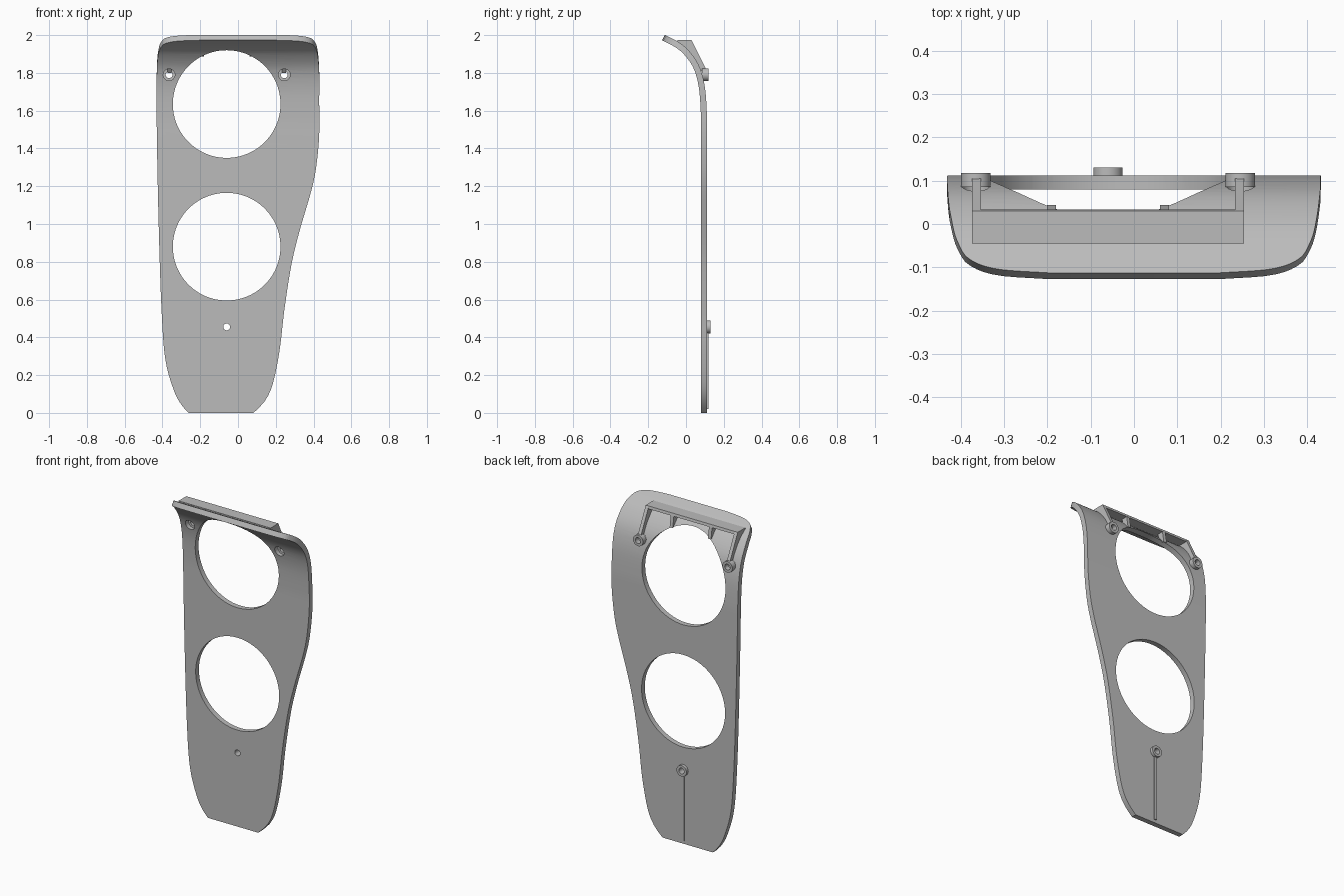
import bpy, bmesh, math
from mathutils import Vector

if "Cube" in bpy.data.objects:
    bpy.data.objects.remove(bpy.data.objects["Cube"])

grey = bpy.data.materials.new("mid grey")
grey.diffuse_color = (0.5, 0.5, 0.5, 1)
grey.use_nodes = True
grey.node_tree.nodes["Principled BSDF"].inputs["Base Color"].default_value = grey.diffuse_color


def finish(name, bm):
    bmesh.ops.recalc_face_normals(bm, faces=bm.faces)
    me = bpy.data.meshes.new(name)
    bm.to_mesh(me)
    bm.free()
    ob = bpy.data.objects.new(name, me)
    bpy.context.collection.objects.link(ob)
    me.materials.append(grey)
    return ob


def activate(ob):
    bpy.ops.object.select_all(action='DESELECT')
    ob.select_set(True)
    bpy.context.view_layer.objects.active = ob


def smooth(ob):
    activate(ob)
    bpy.ops.object.shade_smooth_by_angle(angle=math.radians(30))


def catmull(pts, n=10):
    """Smooth polyline through (z, value) points."""
    p = [Vector(a) for a in pts]
    p = [2 * p[0] - p[1]] + p + [2 * p[-1] - p[-2]]
    out = []
    for a, b, c, d in zip(p, p[1:], p[2:], p[3:]):
        for i in range(n):
            t = i / n
            out.append(0.5 * (2 * b + (c - a) * t + (2 * a - 5 * b + 4 * c - d) * t * t
                              + (3 * b - a - 3 * c + d) * t ** 3))
    return out + [p[-2]]


def lookup(line, z):
    for a, b in zip(line, line[1:]):
        if z <= b.x:
            return a.y + (b.y - a.y) * (z - a.x) / max(b.x - a.x, 1e-9)
    return line[-1].y


def cylinder_y(name, x, z, r, y0, y1, n=32):
    bm = bmesh.new()
    rings = [[bm.verts.new((x + r * math.cos(2 * math.pi * i / n), y,
                            z + r * math.sin(2 * math.pi * i / n)))
              for i in range(n)] for y in (y0, y1)]
    for i in range(n):
        j = (i + 1) % n
        bm.faces.new((rings[0][i], rings[0][j], rings[1][j], rings[1][i]))
    bm.faces.new(rings[0])
    bm.faces.new(rings[1])
    return finish(name, bm)


def cut(ob, x, z, r, n=32):
    tool = cylinder_y("cutter", x, z, r, -0.3, 0.3, n)
    tool.hide_render = True
    mod = ob.modifiers.new("cut", 'BOOLEAN')
    mod.operation, mod.solver, mod.object = 'DIFFERENCE', 'EXACT', tool
    activate(ob)
    bpy.ops.object.modifier_apply(modifier=mod.name)
    bpy.data.objects.remove(tool)


def prism_x(name, profile, x0, x1):
    """Extrude a (y, z) profile along x."""
    bm = bmesh.new()
    face = bm.faces.new([bm.verts.new((x0, y, z)) for y, z in profile])
    new = bmesh.ops.extrude_face_region(bm, geom=[face])
    bmesh.ops.translate(bm, vec=(x1 - x0, 0, 0),
                        verts=[v for v in new["geom"] if isinstance(v, bmesh.types.BMVert)])
    return finish(name, bm)


# Panel: rows of four corners swept up the bent side profile
TIP, THICK = 1.973, 0.032
bend = catmull([(0, .08), (1.3, .08), (1.45, .08), (1.57, .079), (1.715, .069), (1.82, .042),
                (1.895, -.008), (1.938, -.06), (TIP, -.127)])
corner = [(1.8, .43), (1.905, .42), (1.945, .40), (1.96, .37), (1.969, .31), (TIP, .2)]
left = catmull([(0, -.262), (.04, -.297), (.11, -.336), (.28, -.384), (.55, -.405),
                (1.0, -.42), (1.5, -.43)] + [(z, -x) for z, x in corner])
right = catmull([(0, .082), (.06, .14), (.15, .183), (.33, .22), (.55, .246), (.785, .283),
                 (.96, .325), (1.18, .389), (1.31, .415), (1.475, .43), (1.65, .43)] + corner)

heights = [1.5 * i / 50 for i in range(50)] + [1.5 + .3 * i / 12 for i in range(12)]
heights += [TIP - .173 * (1 - i / 24) ** 2.5 for i in range(25)]
bm = bmesh.new()
rows = []
for z in heights:
    lo, hi = max(z - .004, 0), min(z + .004, TIP)
    slope = (lookup(bend, hi) - lookup(bend, lo)) / (hi - lo)
    nrm = Vector((0, 1, -slope)).normalized() * THICK
    y, xl, xr = lookup(bend, z), lookup(left, z), lookup(right, z)
    f0, f1 = Vector((xl, y, z)), Vector((xr, y, z))
    rows.append([bm.verts.new(c) for c in (f0, f1, f1 + nrm, f0 + nrm)])
for a, b in zip(rows, rows[1:]):
    for i in range(4):
        j = (i + 1) % 4
        bm.faces.new((a[i], a[j], b[j], b[i]))
bm.faces.new(rows[0])
bm.faces.new(rows[-1])
panel = finish("panel", bm)

# Two large round openings and the screw openings
CX = -.06
for z in (.88, 1.635):
    cut(panel, CX, z, .285, 96)
bosses = [("lower_boss", CX, .455, .10, .13, .018),
          ("upper_boss_left", CX - .305, 1.79, .085, .118, .031),
          ("upper_boss_right", CX + .305, 1.79, .085, .118, .031)]
for name, x, z, y0, y1, r in bosses:
    cut(panel, x, z, r)
smooth(panel)

# Screw bosses on the back
for name, x, z, y0, y1, r in bosses:
    boss = cylinder_y(name, x, z, .034, y0, y1)
    cut(boss, x, z, .018)
    smooth(boss)

# Shelf bracket behind the bent top
prism_x("bracket_shelf", [(-.045, 1.957), (.034, 1.957), (.03, 1.973), (-.045, 1.973)],
        CX - .314, CX + .314)
for side, s in (("left", -1), ("right", 1)):
    prism_x("bracket_arm_" + side,
            [(-.045, 1.972), (.03, 1.972), (.106, 1.82), (.088, 1.80), (.05, 1.85), (0, 1.91)],
            CX + s * .314, CX + s * .293)
    prism_x("bracket_gusset_" + side,
            [(-.01, 1.962), (.032, 1.962), (.044, 1.888), (.012, 1.895)],
            CX + s * .12, CX + s * .141)

# Thin rib from the lower boss to the foot
prism_x("lower_rib", [(.105, .02), (.118, .02), (.118, .425), (.105, .425)], CX - .008, CX + .008)
